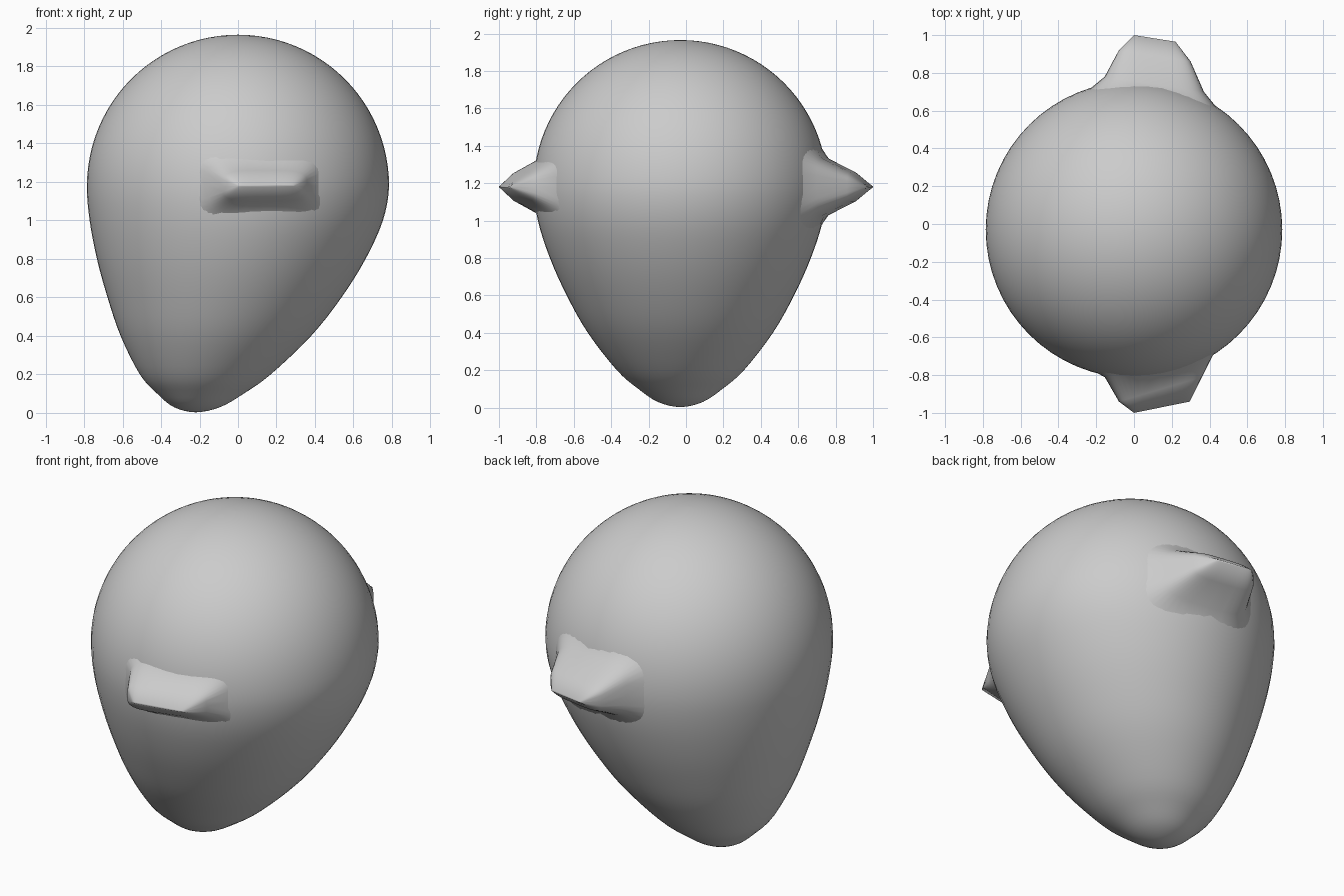
import bpy, bmesh, math
from mathutils import Vector

if "Cube" in bpy.data.objects:
    bpy.data.objects.remove(bpy.data.objects["Cube"])

CY = -0.03          # body centre line in y
R, CZ = 0.785, 1.18 # dome radius and height


def loft(name, rings, cap_start=False, cap_end=True):
    bm = bmesh.new()
    loops = [[bm.verts.new(p) for p in ring] for ring in rings]
    n = len(loops[0])
    for a, b in zip(loops, loops[1:]):
        for i in range(n):
            j = (i + 1) % n
            bm.faces.new((a[i], a[j], b[j], b[i]))
    if cap_start:
        bm.faces.new(loops[0])
    if cap_end:
        bm.faces.new(loops[-1])
    bmesh.ops.recalc_face_normals(bm, faces=bm.faces)
    me = bpy.data.meshes.new(name)
    bm.to_mesh(me)
    bm.free()
    me.shade_smooth()
    ob = bpy.data.objects.new(name, me)
    bpy.context.collection.objects.link(ob)
    return ob


def spline(pts, steps):
    # Catmull-Rom through the inner points
    out = []
    for p0, p1, p2, p3 in zip(pts, pts[1:], pts[2:], pts[3:]):
        for s in range(steps):
            t = s / steps
            out.append(0.5 * (2 * p1 + (p2 - p0) * t + (2 * p0 - 5 * p1 + 4 * p2 - p3) * t * t
                              + (3 * p1 - p0 - 3 * p2 + p3) * t ** 3))
    return out


# Body: circular sections (radius, height, centre x), leaning to one side at the chin
profile = [Vector(p) for p in (
    (-0.12, 0.03, -0.215), (0, 0.003, -0.22), (0.12, 0.03, -0.213), (0.225, 0.1, -0.195),
    (0.34, 0.2, -0.17), (0.495, 0.4, -0.115), (0.608, 0.6, -0.07), (0.698, 0.8, -0.035),
    (0.762, 1.0, -0.009), (R, CZ, 0), (0.765, 1.36, 0))]
sections = spline(profile, 4)
for k in range(25):
    a = math.pi / 2 * k / 24
    sections.append(Vector((R * math.cos(a), CZ + R * math.sin(a), 0)))
SEG = 64
body_rings = []
for r, z, cx in sections:
    r = max(r, 0.001)
    body_rings.append([(cx + r * math.cos(2 * math.pi * i / SEG),
                        CY + r * math.sin(2 * math.pi * i / SEG), z) for i in range(SEG)])
loft("head", body_rings, cap_start=True)


# Ears: rounded box sections narrowing to a wedge; each section is
# (left x, left y, right x, right y, half height)
def ear(name, side, base, levels):
    def outline(x0, x1, hz, power):
        for i in range(40):
            a = 2 * math.pi * i / 40
            c, s = math.cos(a), math.sin(a)
            u = math.copysign(abs(c) ** power, c)
            v = math.copysign(abs(s) ** power, s)
            yield u, (x0 + x1) / 2 + u * (x1 - x0) / 2, CZ + v * hz

    # base ring lies just under the head surface
    rings = [[(x, CY + side * (math.sqrt(R * R - x * x - (z - CZ) ** 2) - 0.012), z)
              for u, x, z in outline(*base, 0.6)]]
    for x0, y0, x1, y1, hz in levels:
        rings.append([(x, side * (y0 + (y1 - y0) * (u + 1) / 2), z)
                      for u, x, z in outline(x0, x1, hz, 0.5)])
    loft(name, rings)


ear("back_ear", 1, (-0.25, 0.45, 0.24), [
    (-0.155, 0.78, 0.37, 0.70, 0.155),
    (-0.08, 0.92, 0.30, 0.86, 0.08),
    (0.0, 1.0, 0.22, 0.965, 0.005)])
ear("front_ear", -1, (-0.25, 0.52, 0.24), [
    (-0.155, 0.81, 0.42, 0.69, 0.155),
    (-0.08, 0.94, 0.36, 0.81, 0.08),
    (0.0, 1.0, 0.295, 0.94, 0.005)])
